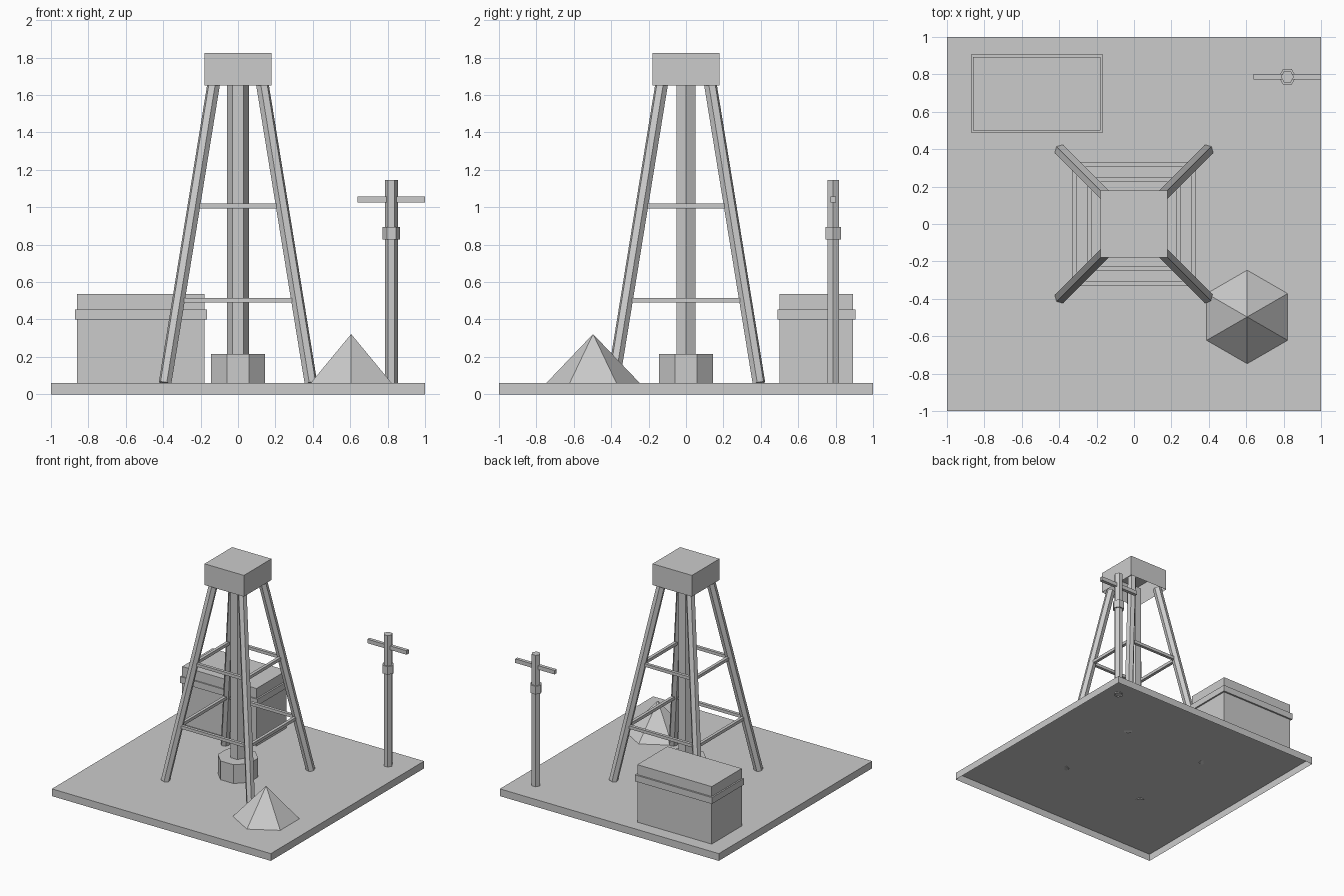
import bpy, bmesh, math
from mathutils import Vector, Matrix

default = bpy.data.objects.get("Cube")
if default:
    bpy.data.objects.remove(default, do_unlink=True)

grey = bpy.data.materials.new("plain_grey")
grey.use_nodes = True
grey.diffuse_color = (0.6, 0.6, 0.6, 1)
grey.node_tree.nodes["Principled BSDF"].inputs["Base Color"].default_value = (0.6, 0.6, 0.6, 1)


def finish(name, bm):
    mesh = bpy.data.meshes.new(name)
    bm.to_mesh(mesh)
    bm.free()
    mesh.materials.append(grey)
    obj = bpy.data.objects.new(name, mesh)
    bpy.context.collection.objects.link(obj)
    return obj


def box(name, low, high, open_bottom=False):
    low, high = Vector(low), Vector(high)
    bm = bmesh.new()
    size = Matrix.Diagonal((high - low).to_4d())
    size[3][3] = 1
    bmesh.ops.create_cube(bm, size=1, matrix=Matrix.Translation((low + high) / 2) @ size)
    if open_bottom:
        bm.normal_update()
        under = [f for f in bm.faces if f.normal.z < -0.9]
        bmesh.ops.delete(bm, geom=under, context='FACES_ONLY')
    return finish(name, bm)


def prism(name, start, end, radius, sides, turn=0.0, tip=None, open_bottom=False):
    """Faceted rod or cone from start to end; local x stays level on tilted rods."""
    start, end = Vector(start), Vector(end)
    axis = end - start
    z = axis.normalized()
    x = Vector((1, 0, 0)) if abs(z.z) > 0.999 else Vector((0, 0, 1)).cross(z).normalized()
    y = z.cross(x)
    frame = Matrix((x, y, z)).transposed().to_4x4()
    bm = bmesh.new()
    bmesh.ops.create_cone(
        bm, cap_ends=True, segments=sides, radius1=radius,
        radius2=radius if tip is None else tip, depth=axis.length,
        matrix=Matrix.Rotation(turn, 4, 'Z'))
    if open_bottom:
        bm.normal_update()
        under = [f for f in bm.faces if f.normal.z < -0.9]
        bmesh.ops.delete(bm, geom=under, context='FACES_ONLY')
    # Aim so that the first corner lies on local x
    first = max(bm.verts, key=lambda v: v.co.xy.length)
    spin = Matrix.Rotation(turn - math.atan2(first.co.y, first.co.x), 4, 'Z')
    bm.transform(Matrix.Translation((start + end) / 2) @ frame @ spin)
    return finish(name, bm)


# Ground slab, hollow underneath
GROUND = 0.06
box("ground_slab", (-1, -1, 0), (1, 1, GROUND), open_bottom=True)

# Tower: four splayed legs with a ridge facing outward
FOOT, HEAD, LEG_TOP = 0.39, 0.13, 1.66
for side_x, x_name in ((1, "left"), (-1, "right")):
    for side_y, y_name in ((-1, "front"), (1, "back")):
        prism(f"tower_leg_{y_name}_{x_name}",
              (side_x * FOOT, side_y * FOOT, GROUND),
              (side_x * HEAD, side_y * HEAD, LEG_TOP), 0.035, 6, math.pi / 2)

# Two levels of level rails joining the legs
R = 0.0125
for level, z in (("lower", 0.503), ("upper", 1.007)):
    d = FOOT + (HEAD - FOOT) * (z - GROUND) / (LEG_TOP - GROUND)
    for s, word in ((-1, "near"), (1, "far")):
        box(f"{level}_cross_rail_{word}", (-d, s * d - R, z - R), (d, s * d + R, z + R))
        box(f"{level}_side_rail_{word}", (s * d - R, -d, z - R), (s * d + R, d, z + R))

# Tower head, central pipe and its base block
box("tower_head", (-0.18, -0.18, 1.65), (0.18, 0.18, 1.825), open_bottom=True)
prism("central_pipe", (0, 0, GROUND), (0, 0, 1.66), 0.06, 6)
prism("pipe_base", (0, 0, GROUND), (0, 0, 0.215), 0.155, 8, math.pi / 8)

# Storage bin with a band near the top
box("storage_bin", (-0.86, 0.5, GROUND), (-0.18, 0.893, 0.535), open_bottom=True)
box("bin_band", (-0.872, 0.49, 0.4), (-0.167, 0.907, 0.453))

# Utility pole with collar and crossbar
PX, PY = 0.82, 0.787
prism("utility_pole", (PX, PY, 0.05), (PX, PY, 1.145), 0.035, 6, open_bottom=True)
prism("pole_collar", (PX, PY, 0.828), (PX, PY, 0.895), 0.047, 6)
box("pole_crossbar", (0.64, PY - 0.014, 1.025), (1.0, PY + 0.014, 1.058))

# Faceted heap
prism("spoil_heap", (0.605, -0.497, GROUND), (0.605, -0.497, 0.322), 0.25, 6,
      math.pi / 2, tip=0.0, open_bottom=True)
